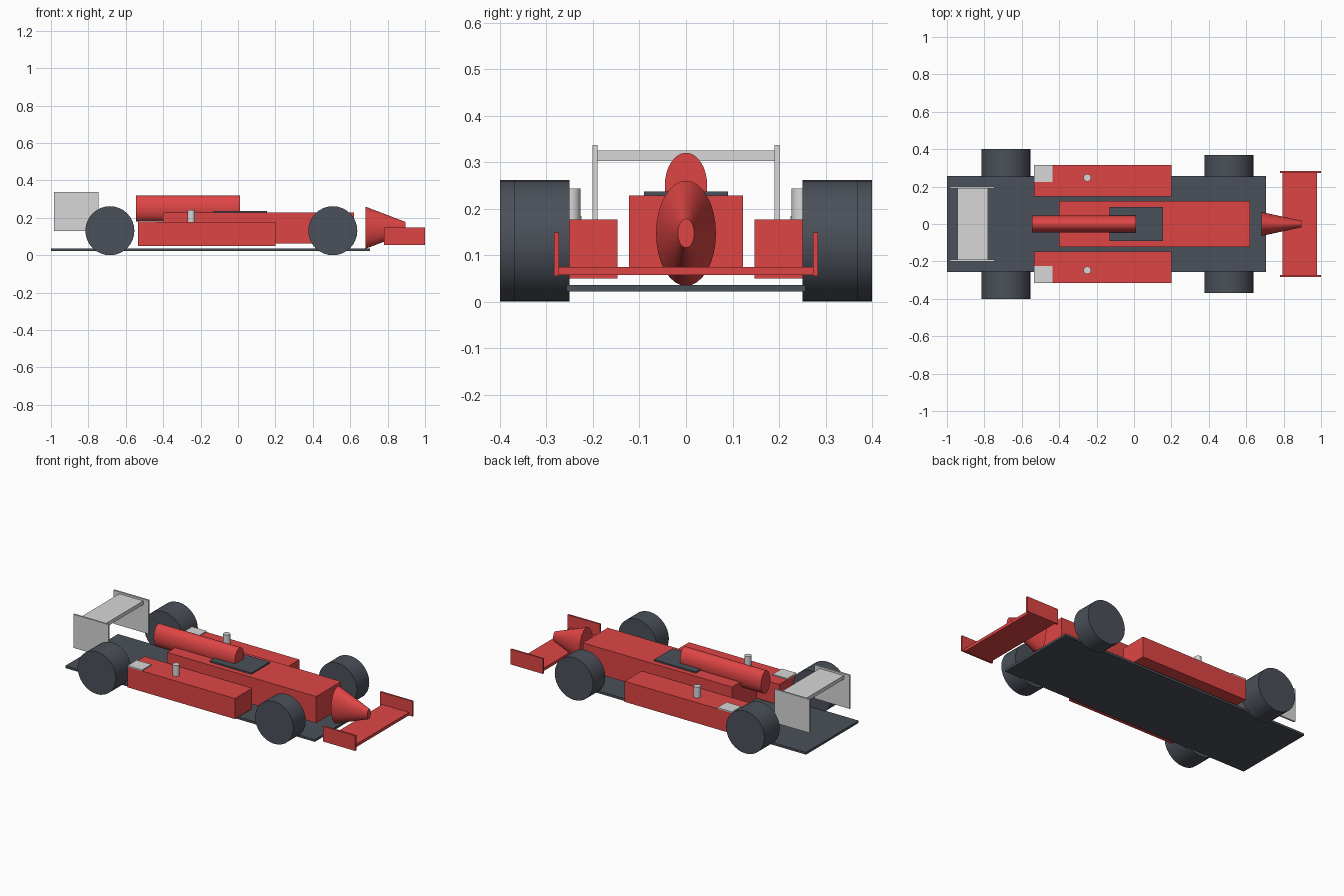
import bpy
import math

if "Cube" in bpy.data.objects:
    bpy.data.objects.remove(bpy.data.objects["Cube"], do_unlink=True)


def make_material(name, rgb):
    mat = bpy.data.materials.new(name)
    mat.use_nodes = True
    mat.diffuse_color = (*rgb, 1)
    mat.node_tree.nodes["Principled BSDF"].inputs["Base Color"].default_value = (*rgb, 1)
    return mat


RED = make_material("red paint", (0.74, 0.06, 0.06))
DARK = make_material("dark rubber", (0.07, 0.08, 0.1))
GREY = make_material("light grey", (0.68, 0.68, 0.68))


def finish(name, mat, smooth=False):
    obj = bpy.context.object
    obj.name = name
    obj.data.materials.append(mat)
    bpy.ops.object.transform_apply(location=False)
    if smooth:
        bpy.ops.object.shade_smooth_by_angle(angle=math.radians(30))
    return obj


def box(name, mat, x, y, z):
    """Box from its extent on each axis."""
    spans = (x, y, z)
    bpy.ops.mesh.primitive_cube_add(size=1, location=[(a + b) / 2 for a, b in spans])
    bpy.context.object.scale = [b - a for a, b in spans]
    return finish(name, mat)


def tube(name, mat, centre, length, axis, r1, r2, squash=1):
    """Cylinder or cone along an axis; squash narrows its y width."""
    turn = {"x": (0, math.pi / 2, 0), "y": (math.pi / 2, 0, 0), "z": (0, 0, 0)}[axis]
    bpy.ops.mesh.primitive_cone_add(vertices=32, radius1=r1, radius2=r2,
                                    depth=length, location=centre, rotation=turn)
    bpy.ops.object.transform_apply(location=False, rotation=True, scale=False)
    bpy.context.object.scale.y = squash
    return finish(name, mat, smooth=True)


# Floor and central body
box("floor", DARK, (-1, 0.705), (-0.257, 0.257), (0.022, 0.036))
box("body_tub", RED, (-0.4, 0.62), (-0.122, 0.122), (0.064, 0.228))
box("cockpit", DARK, (-0.13, 0.155), (-0.09, 0.09), (0.2, 0.237))
tube("engine_cover", RED, (-0.267, 0, 0.25), 0.555, "x", 0.07, 0.07, 0.65)
tube("nose_cone", RED, (0.788, 0, 0.147), 0.215, "x", 0.113, 0.031, 0.57)

# Wings
box("front_wing", RED, (0.795, 0.978), (-0.28, 0.28), (0.057, 0.075))
box("rear_wing", GREY, (-0.945, -0.78), (-0.195, 0.195), (0.302, 0.325))

# Paired parts on both sides
for side, s in (("left", 1), ("right", -1)):
    def pair(a, b):
        return sorted((s * a, s * b))

    box(f"{side}_sidepod", RED, (-0.535, 0.2), pair(0.147, 0.315), (0.05, 0.177))
    box(f"{side}_vent_plate", GREY, (-0.535, -0.435), pair(0.225, 0.315), (0.165, 0.184))
    box(f"{side}_front_endplate", RED, (0.78, 1), pair(0.273, 0.284), (0.055, 0.149))
    box(f"{side}_rear_endplate", GREY, (-0.985, -0.745), pair(0.19, 0.201), (0.13, 0.337))
    tube(f"{side}_mirror_post", GREY, (-0.25, s * 0.247, 0.2), 0.086, "z", 0.02, 0.02)
    for end, x, outer in (("front", 0.507, 0.37), ("rear", -0.685, 0.4)):
        tube(f"{side}_{end}_wheel", DARK, (x, s * (0.25 + outer) / 2, 0.131),
             outer - 0.25, "y", 0.131, 0.131)
